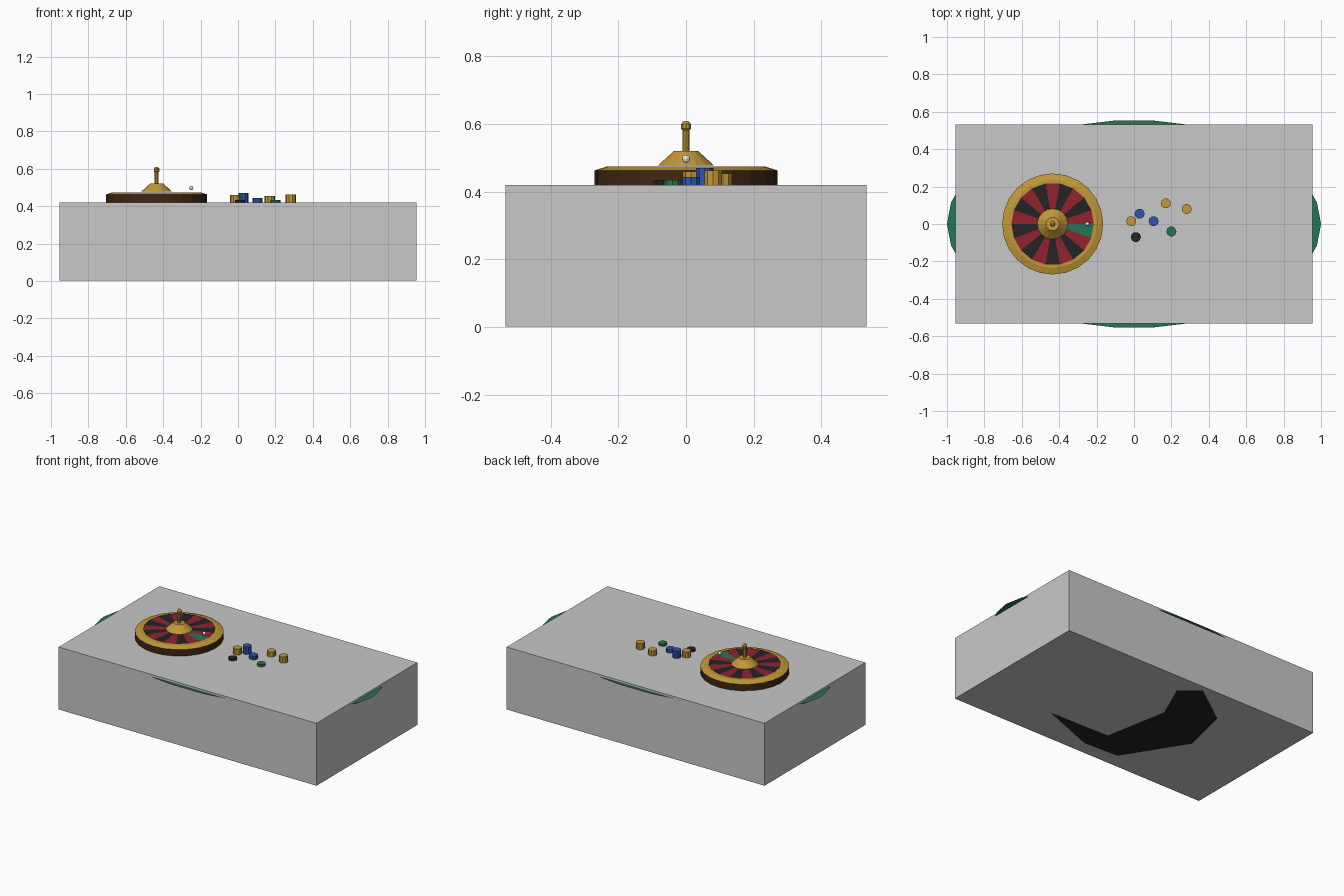
import bpy, bmesh
from math import cos, sin, pi, tau

cube = bpy.data.objects.get("Cube")
if cube:
    bpy.data.objects.remove(cube, do_unlink=True)


def material(name, r, g, b):
    m = bpy.data.materials.new(name)
    m.use_nodes = True
    m.diffuse_color = (r, g, b, 1)
    m.node_tree.nodes["Principled BSDF"].inputs["Base Color"].default_value = (r, g, b, 1)
    return m


GREY = material("grey", 0.58, 0.58, 0.58)
GOLD = material("gold", 0.54, 0.31, 0.04)
WOOD = material("dark wood", 0.05, 0.02, 0.006)
RED = material("red", 0.28, 0.016, 0.03)
BLACK = material("black", 0.017, 0.017, 0.018)
GREEN = material("felt green", 0.018, 0.18, 0.09)
BLUE = material("blue", 0.03, 0.09, 0.42)
WHITE = material("white", 0.8, 0.8, 0.8)


def finish(name, bm, mats, loc=(0, 0, 0)):
    mesh = bpy.data.meshes.new(name)
    bm.normal_update()
    bm.to_mesh(mesh)
    bm.free()
    for m in mats:
        mesh.materials.append(m)
    ob = bpy.data.objects.new(name, mesh)
    ob.location = loc
    bpy.context.collection.objects.link(ob)
    return ob


def lathe(name, profile, sides, mats, loc, rule=None):
    """Turn (radius, height) points around z and cap both ends."""
    bm = bmesh.new()
    rings = [[bm.verts.new((r * cos(tau * i / sides), r * sin(tau * i / sides), z))
              for i in range(sides)] for r, z in profile]
    for k, (low, high) in enumerate(zip(rings, rings[1:])):
        for i in range(sides):
            j = (i + 1) % sides
            f = bm.faces.new((low[i], low[j], high[j], high[i]))
            f.material_index = rule(k) if rule else 0
    bm.faces.new(rings[0][::-1])
    top = bm.faces.new(rings[-1])
    top.material_index = rule(len(profile)) if rule else 0
    return finish(name, bm, mats, loc)


def sheet(name, points, mat, z, flip=False):
    bm = bmesh.new()
    verts = [bm.verts.new((x, y, 0)) for x, y in points]
    face = bm.faces.new(verts)
    face.normal_update()
    if (face.normal.z < 0) != flip:
        face.normal_flip()
    return finish(name, bm, [mat], (0, 0, z))


# Table block
bm = bmesh.new()
bmesh.ops.create_cube(bm, size=1)
for v in bm.verts:
    v.co = (v.co.x * 1.91, v.co.y * 1.066, 0.002 if v.co.z < 0 else 0.42)
finish("table_block", bm, [GREY])

# Oval felt sheet that shows past the block sides
sheet("felt_sheet", [(cos(tau * i / 30), 0.556 * sin(tau * i / 30)) for i in range(30)],
      GREEN, 0.405)

# Dark crescent of the foot on the underside
sheet("foot_underside", [(0.41, -0.29), (0.02, -0.44), (-0.23, -0.43), (-0.48, -0.03),
                         (-0.4, 0.3), (-0.12, 0.5), (0, 0.4), (-0.11, 0.15), (-0.03, -0.28)],
      BLACK, 0, flip=True)

# Wheel bowl: wooden side, gold top
WHEEL = (-0.435, 0, 0)
lathe("wheel_bowl", [(0.27, 0.42), (0.27, 0.463), (0.235, 0.474)], 24,
      [WOOD, GOLD], WHEEL, lambda k: 1 if k > 0 else 0)

# Coloured wheel pockets
POCKETS = 18
bm = bmesh.new()
for i in range(POCKETS):
    a, b = tau * i / POCKETS, tau * (i + 1) / POCKETS
    f = bm.faces.new([bm.verts.new((r * cos(t), r * sin(t), 0.478))
                      for r, t in ((0.07, a), (0.22, a), (0.22, b), (0.07, b))])
    f.material_index = 2 if i == POCKETS - 1 else i % 2
finish("wheel_pockets", bm, [RED, BLACK, GREEN], WHEEL)

# Hub cone, spindle and knob
lathe("hub_cone", [(0.082, 0.478), (0.036, 0.52)], 16, [GOLD], WHEEL)
lathe("spindle", [(0.011, 0.52), (0.011, 0.585)], 10, [GOLD], WHEEL)
lathe("knob", [(0.008, 0.577), (0.015, 0.586), (0.015, 0.6), (0.007, 0.609)], 10, [GOLD], WHEEL)

# Ball
bm = bmesh.new()
bmesh.ops.create_uvsphere(bm, u_segments=10, v_segments=6, radius=0.012)
finish("ball", bm, [WHITE], (-0.25, 0, 0.497))

# Chip stacks: x, y, top height, colour
for x, y, top, mat in [(-0.015, 0.015, 0.46, GOLD), (0.01, -0.07, 0.434, BLACK),
                       (0.03, 0.055, 0.47, BLUE), (0.105, 0.015, 0.444, BLUE),
                       (0.17, 0.11, 0.454, GOLD), (0.2, -0.04, 0.434, GREEN),
                       (0.282, 0.08, 0.462, GOLD)]:
    lathe("chip_stack", [(0.027, 0.42), (0.027, top)], 10, [mat], (x, y, 0))
